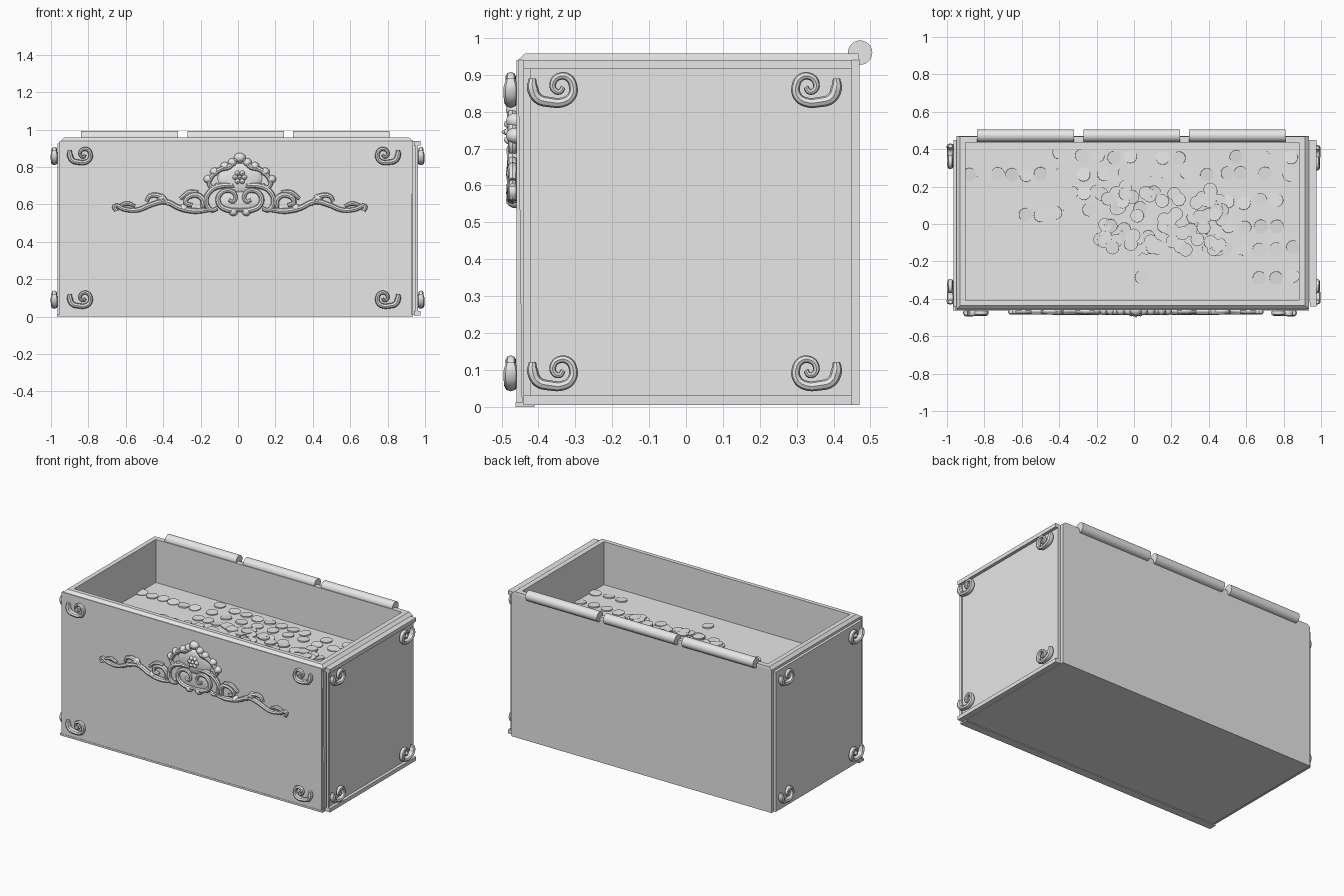
import bpy, bmesh, math, random
from mathutils import Matrix, Vector

if "Cube" in bpy.data.objects:
    bpy.data.objects.remove(bpy.data.objects["Cube"])

random.seed(4)
grey = bpy.data.materials.new("plain_grey")
grey.use_nodes = True
grey.diffuse_color = (0.8, 0.8, 0.8, 1)
grey.node_tree.nodes["Principled BSDF"].inputs["Base Color"].default_value = (0.8, 0.8, 0.8, 1)


def finish(name, bm, smooth=False):
    """Turn a bmesh into a named grey object."""
    bmesh.ops.recalc_face_normals(bm, faces=bm.faces)
    mesh = bpy.data.meshes.new(name)
    bm.to_mesh(mesh)
    bm.free()
    mesh.materials.append(grey)
    obj = bpy.data.objects.new(name, mesh)
    bpy.context.collection.objects.link(obj)
    if smooth:
        shade(obj)
    return obj


def shade(obj):
    bpy.ops.object.select_all(action='DESELECT')
    obj.select_set(True)
    bpy.context.view_layer.objects.active = obj
    bpy.ops.object.shade_smooth_by_angle(angle=math.radians(40))


def box(name, x, y, z):
    bm = bmesh.new()
    size = [b - a for a, b in (x, y, z)]
    mid = [(a + b) / 2 for a, b in (x, y, z)]
    bmesh.ops.create_cube(bm, size=1, matrix=Matrix.Translation(mid) @ Matrix.Diagonal((*size, 1)))
    return finish(name, bm)


def facing(angle, u, v, out, turn_out):
    """Matrix for a wall turned by angle: u along it, v up, out from the centre."""
    return (Matrix.Rotation(math.radians(angle), 4, 'Z') @ Matrix.Rotation(math.pi / 2, 4, 'X')
            @ Matrix.Translation((u, v, out)) @ Matrix.Diagonal((1, 1, turn_out, 1)))


def carving(name, paths, depth, matrix):
    """Tapered round strokes along smooth paths; each path is (points, start, end width)."""
    curve = bpy.data.curves.new(name, 'CURVE')
    curve.dimensions = '3D'
    curve.bevel_depth = depth
    curve.bevel_resolution = 2
    curve.resolution_u = 4
    curve.use_fill_caps = True
    for points, start, end in paths:
        spline = curve.splines.new('BEZIER')
        spline.bezier_points.add(len(points) - 1)
        for i, (bp, (u, v)) in enumerate(zip(spline.bezier_points, points)):
            t = i / (len(points) - 1)
            bp.co = (u, v, 0)
            bp.handle_left_type = bp.handle_right_type = 'AUTO'
            bp.radius = (start + (end - start) * t) * (0.6 if i == 0 else 1)
    temp = bpy.data.objects.new(name + "_path", curve)
    bpy.context.collection.objects.link(temp)
    bpy.context.view_layer.update()
    mesh = bpy.data.meshes.new_from_object(temp.evaluated_get(bpy.context.evaluated_depsgraph_get()))
    bpy.data.objects.remove(temp)
    bm = bmesh.new()
    bm.from_mesh(mesh)
    bm.transform(matrix)
    return finish(name, bm, True)


# Open chest body: stacked rectangles from the base, over the rim, down to the floor
FLOOR = 0.675
rings = [(-0.948, 0.936, -0.445, 0.47, 0.005), (-0.948, 0.936, -0.455, 0.47, 0.94),
         (-0.93, 0.915, -0.437, 0.468, 0.957), (-0.9, 0.882, -0.41, 0.435, 0.957),
         (-0.9, 0.882, -0.41, 0.435, FLOOR)]
bm = bmesh.new()
loops = [[bm.verts.new(p) for p in ((a, c, z), (b, c, z), (b, d, z), (a, d, z))]
         for a, b, c, d, z in rings]
for low, high in zip(loops, loops[1:]):
    for i in range(4):
        j = (i + 1) % 4
        bm.faces.new((low[i], low[j], high[j], high[i]))
bm.faces.new(loops[0])
bm.faces.new(loops[-1])
finish("chest_body", bm)

# Applied wall panels and the rails of the left end
box("front_panel", (-0.955, 0.928), (-0.46, -0.44), (0.01, 0.94))
box("front_base_strip", (-0.967, 0.936), (-0.462, -0.41), (0, 0.012))
box("right_panel", (-0.966, -0.94), (-0.44, 0.45), (0.01, 0.925))
box("left_panel", (0.93, 0.955), (-0.42, 0.45), (0.01, 0.94))
for name, z in (("left_top_rail", 0.915), ("left_bottom_rail", 0.005)):
    box(name, (0.94, 0.975), (-0.44, 0.45), (z, z + 0.025))
box("left_front_stile", (0.948, 0.962), (-0.44, -0.42), (0.005, 0.94))

# Hinge rods along the back edge
for name, x in (("hinge_rod_a", -0.58), ("hinge_rod_b", -0.012), ("hinge_rod_c", 0.552)):
    bm = bmesh.new()
    bmesh.ops.create_cone(bm, cap_ends=True, segments=28, radius1=0.033, radius2=0.033, depth=0.517,
                          matrix=Matrix.Translation((x, 0.472, 0.96)) @ Matrix.Rotation(math.pi / 2, 4, 'Y'))
    finish(name, bm, True)

# Corner scrolls on the front and both ends
HOOK = [(-.056, .03), (-.056, .005), (-.042, -.024), (-.01, -.034), (.028, -.034), (.05, -.018),
        (.054, .01), (.04, .033), (.015, .035), (0, .02), (.002, 0), (.018, -.006), (.027, .007)]
walls = [("front", 0, (-0.843, 0.8), 0.475), ("left", 90, (-0.36, 0.352), 0.978),
         ("right", -90, (-0.36, 0.36), 0.982)]
for wall, angle, places, out in walls:
    for side, u in zip((1, -1), places):
        for level, v in (("lower", 0.092), ("upper", 0.86)):
            hook = [(x * side, y) for x, y in HOOK]
            end = "a" if side > 0 else "b"
            carving(f"{wall}_{level}_scroll_{end}", [(hook, 1.15, 0.5)], 0.014,
                    facing(angle, u, v, out, 1.3))

# Carved crest: mirrored strokes of scrolls and leaves
HALF = [([(.02, .84), (.06, .8), (.1, .79), (.15, .75), (.165, .71), (.14, .69), (.12, .71)], 1, .6),
        ([(0, .57), (.06, .57), (.11, .6), (.11, .65), (.06, .675), (.025, .65), (.035, .615), (.06, .625)], 1, .6),
        ([(.03, .7), (.1, .7), (.16, .67), (.18, .61), (.15, .57), (.12, .58)], 1, .7),
        ([(.16, .57), (.24, .565), (.32, .58), (.4, .615), (.47, .6), (.55, .57), (.62, .575), (.67, .59), (.66, .565)], 1, .7),
        ([(.2, .58), (.2, .63), (.25, .65), (.29, .61), (.255, .595)], 1.1, .7),
        ([(.22, .665), (.27, .665), (.32, .63)], 1, .6),
        ([(.38, .6), (.42, .64), (.48, .645), (.5, .615)], 1.1, .6),
        ([(.56, .59), (.6, .605), (.64, .595)], .9, .6)]
strokes = [([(x * s, z) for x, z in pts], a, b) for pts, a, b in HALF for s in (1, -1)]
carving("crest_scrolls", strokes, 0.016, facing(0, 0.01, 0, 0.47, 1.1))

# Domed ground, lobes and flower of the crest
bm = bmesh.new()


def lobe(x, z, rx, rz, out):
    place = Matrix.Translation((x + 0.01, -0.46, z)) @ Matrix.Diagonal((rx, out, rz, 1))
    bmesh.ops.create_uvsphere(bm, u_segments=16, v_segments=8, radius=1, matrix=place)


lobe(0, 0.74, 0.12, 0.08, 0.018)
lobe(0, 0.62, 0.13, 0.06, 0.012)
lobe(0, 0.85, 0.032, 0.026, 0.03)
for s in (1, -1):
    for x, z in ((.04, .825), (.08, .805), (.135, .775), (.17, .735), (.035, .56), (.3, .58), (.42, .635)):
        lobe(x * s, z, 0.024, 0.022, 0.028)
for k in range(6):
    a = k * math.pi / 3
    lobe(0.025 * math.cos(a), 0.745 + 0.025 * math.sin(a), 0.016, 0.016, 0.034)
lobe(0, 0.745, 0.012, 0.012, 0.04)
finish("crest_lobes", bm, True)

# Coins: straight rows, then a loose heap in the middle
spots = []
for x0, x1, y, count in ((-.88, -.5, .27, 6), (-.4, -.4, .375, 1), (-.28, .24, .36, 7), (.4, .84, .35, 4),
                         (-.38, .5, .27, 9), (.57, .83, .27, 3), (.5, .85, .12, 5), (.42, .85, -.02, 6),
                         (.4, .85, -.13, 6), (.67, .85, -.28, 3), (.04, .04, -.28, 1), (-.46, -.46, -.06, 1),
                         (-.58, -.42, .05, 3), (-.4, -.2, .17, 4), (-.34, -.24, .08, 2)):
    for i in range(count):
        t = i / max(count - 1, 1)
        spots.append((x0 + (x1 - x0) * t, y + random.uniform(-.01, .01), FLOOR + 0.003))
for i in range(75):
    spots.append((random.uniform(-.22, .48), random.uniform(-.14, .2), FLOOR + random.uniform(.003, .016)))
bm = bmesh.new()
for spot in spots:
    axis = Vector((random.uniform(-1, 1), random.uniform(-1, 1), 0)).normalized()
    tilt = Matrix.Rotation(random.uniform(0, 0.12), 4, axis)
    bmesh.ops.create_cone(bm, cap_ends=True, segments=16, radius1=0.036, radius2=0.036, depth=0.008,
                          matrix=Matrix.Translation(spot) @ tilt)
finish("coins", bm)
